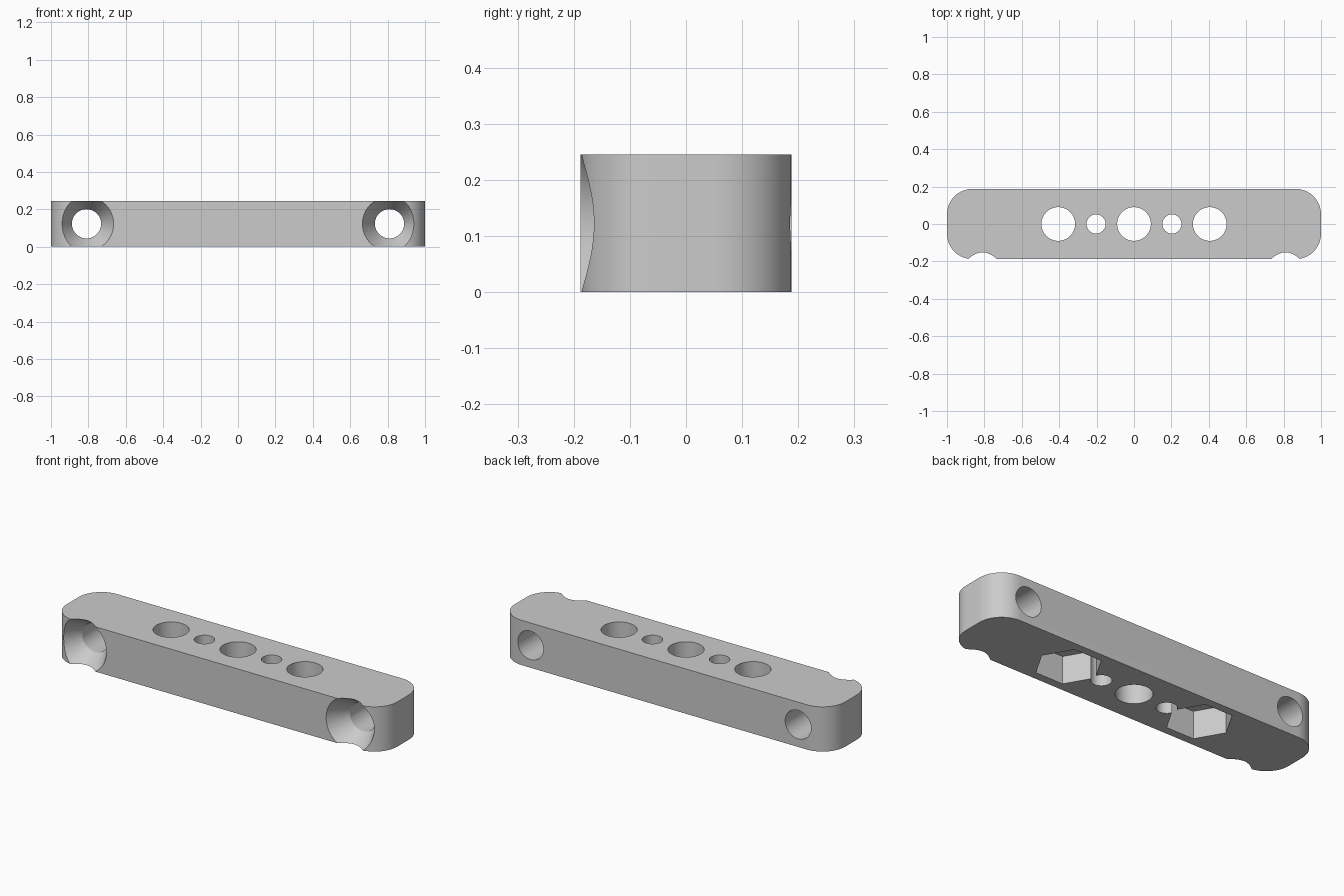
import bpy, bmesh
from math import pi, cos, sin

# Remove the default cube
cube = bpy.data.objects.get("Cube")
if cube:
    bpy.data.objects.remove(cube, do_unlink=True)

HALF_X, HALF_Y, HEIGHT, CORNER = 1.0, 0.188, 0.245, 0.137

grey = bpy.data.materials.new("plain_grey")
grey.use_nodes = True
color = (0.6, 0.6, 0.6, 1)
grey.diffuse_color = color
grey.node_tree.nodes["Principled BSDF"].inputs["Base Color"].default_value = color


def make_object(name, bm):
    bmesh.ops.recalc_face_normals(bm, faces=bm.faces)
    mesh = bpy.data.meshes.new(name)
    bm.to_mesh(mesh)
    bm.free()
    mesh.materials.append(grey)
    obj = bpy.data.objects.new(name, mesh)
    bpy.context.collection.objects.link(obj)
    return obj


def cutter(name, location, r1, r2, depth, sides=64, rotation=(0, 0, 0)):
    """Cone or prism centred on location, r1 at its lower end."""
    bm = bmesh.new()
    bmesh.ops.create_cone(bm, cap_ends=True, segments=sides,
                          radius1=r1, radius2=r2, depth=depth)
    obj = make_object(name, bm)
    obj.location = location
    obj.rotation_euler = rotation
    obj.hide_render = True
    return obj


# Bar with rounded vertical corners
bm = bmesh.new()
outline = []
for i, (sx, sy) in enumerate([(1, 1), (-1, 1), (-1, -1), (1, -1)]):
    for k in range(17):
        a = (i + k / 16) * pi / 2
        outline.append(bm.verts.new((sx * (HALF_X - CORNER) + CORNER * cos(a),
                                     sy * (HALF_Y - CORNER) + CORNER * sin(a), 0)))
base = bm.faces.new(outline)
top = bmesh.ops.extrude_face_region(bm, geom=[base])["geom"]
bmesh.ops.translate(bm, vec=(0, 0, HEIGHT),
                    verts=[v for v in top if isinstance(v, bmesh.types.BMVert)])
bar = make_object("mounting_bar", bm)

cutters = []
# Vertical holes through the bar
for x, r in [(0, 0.09), (0.405, 0.09), (-0.405, 0.09), (0.203, 0.051), (-0.203, 0.051)]:
    cutters.append(cutter("vertical_hole", (x, 0, HEIGHT / 2), r, r, 1))

for side in (-1, 1):
    # Hexagonal nut pocket in the underside, with corners along the bar
    cutters.append(cutter("nut_pocket", (side * 0.405, 0, 0.05), 0.165, 0.165, 0.2,
                          sides=6, rotation=(0, 0, pi / 2)))
    # Horizontal screw hole and its countersink on the front
    x, z = side * 0.81, HEIGHT / 2
    cutters.append(cutter("screw_hole", (x, 0, z), 0.078, 0.078, 1,
                          rotation=(-pi / 2, 0, 0)))
    # The cone runs from just outside the front face to the hole radius
    slope, out, depth = 0.61, 0.04, 0.11
    cutters.append(cutter("countersink", (x, -HALF_Y + (depth - out) / 2, z),
                          0.145 + slope * out, 0.145 - slope * depth, depth + out,
                          rotation=(-pi / 2, 0, 0)))

# Cut everything out, then discard the cutters
bpy.context.view_layer.objects.active = bar
bar.select_set(True)
for c in cutters:
    mod = bar.modifiers.new(c.name, "BOOLEAN")
    mod.operation = "DIFFERENCE"
    mod.solver = "EXACT"
    mod.object = c
    bpy.ops.object.modifier_apply(modifier=mod.name)
for c in cutters:
    bpy.data.objects.remove(c, do_unlink=True)

bpy.ops.object.select_all(action="DESELECT")
bar.select_set(True)
bpy.ops.object.shade_smooth_by_angle(angle=pi / 6)
